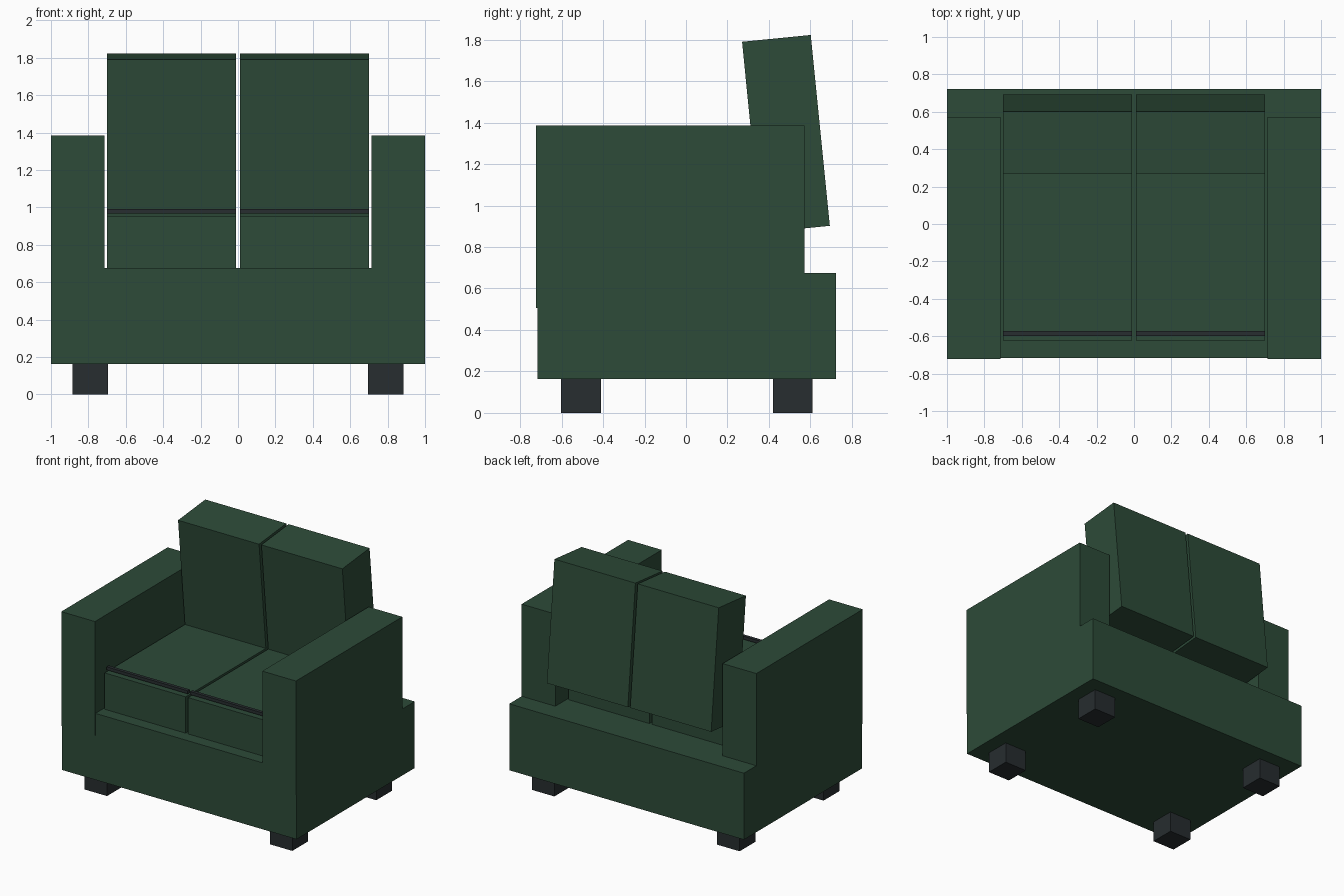
import bpy, bmesh
from math import radians
from mathutils import Matrix, Vector

if "Cube" in bpy.data.objects:
    bpy.data.objects.remove(bpy.data.objects["Cube"])


def material(name, rgb):
    m = bpy.data.materials.new(name)
    m.diffuse_color = (*rgb, 1)
    m.use_nodes = True
    m.node_tree.nodes["Principled BSDF"].inputs["Base Color"].default_value = m.diffuse_color
    return m


GREEN = material("green_fabric", (0.026, 0.070, 0.040))
DARK = material("dark_trim", (0.020, 0.026, 0.029))


def box(name, x, y, z, mat, tilt=0):
    """Box from (min, max) ranges, tilted about x through its centre."""
    size = [b - a for a, b in (x, y, z)]
    centre = Vector([(a + b) / 2 for a, b in (x, y, z)])
    bm = bmesh.new()
    bmesh.ops.create_cube(bm, size=1, matrix=Matrix.Diagonal((*size, 1)))
    mesh = bpy.data.meshes.new(name)
    bm.to_mesh(mesh)
    bm.free()
    mesh.materials.append(mat)
    ob = bpy.data.objects.new(name, mesh)
    ob.location = centre
    ob.rotation_euler.x = radians(tilt)
    bpy.context.collection.objects.link(ob)
    return ob


def pair(name, x, y, z, mat, tilt=0):
    """The same box on both sides of x = 0."""
    box("right_" + name, x, y, z, mat, tilt)
    box("left_" + name, (-x[1], -x[0]), y, z, mat, tilt)


# Base slab
box("base", (-1, 1), (-0.716, 0.723), (0.163, 0.675), GREEN)

# Arms, overhanging the base slightly at the front
pair("arm", (0.713, 1), (-0.723, 0.572), (0.505, 1.385), GREEN)

# Seat cushions with a dark strip near the front edge
pair("seat_cushion", (0.01, 0.70), (-0.623, 0.43), (0.675, 0.955), GREEN)
pair("seat_trim", (0.01, 0.70), (-0.598, -0.572), (0.968, 0.992), DARK)

# Back cushions leaning backwards at the bottom
cy, cz, depth, height = 0.482, 1.346, 0.333, 0.925
pair("back_cushion", (0.01, 0.70), (cy - depth / 2, cy + depth / 2),
     (cz - height / 2, cz + height / 2), GREEN, tilt=5.7)

# Legs
pair("front_leg", (0.694, 0.885), (-0.603, -0.411), (0, 0.163), DARK)
pair("back_leg", (0.694, 0.885), (0.419, 0.611), (0, 0.163), DARK)
